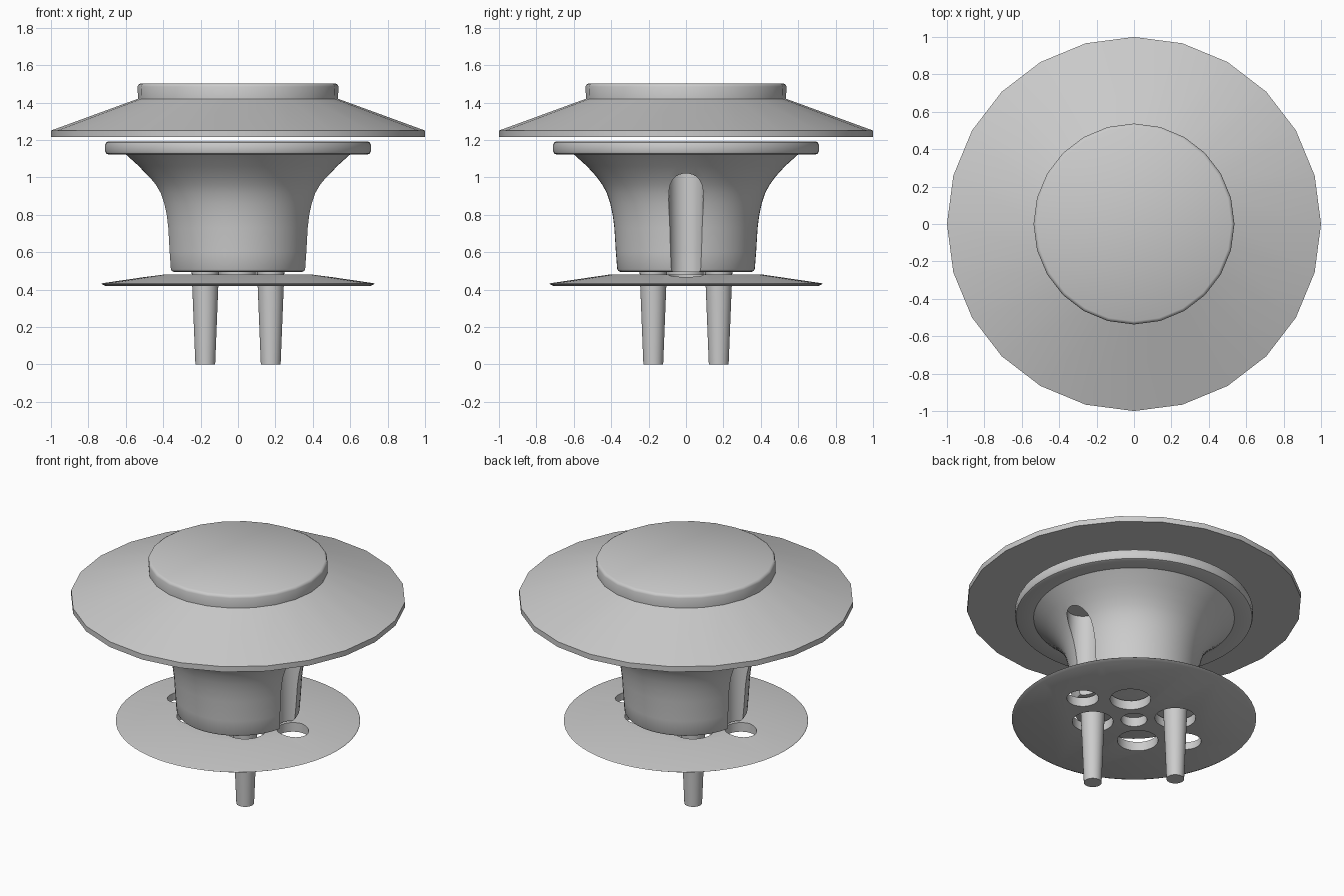
import bpy, bmesh
from math import cos, sin, pi

if "Cube" in bpy.data.objects:
    bpy.data.objects.remove(bpy.data.objects["Cube"])


def lathe(name, profile, segs, x=0, y=0):
    """Closed solid of revolution from (radius, z) points, listed bottom to top."""
    bm = bmesh.new()
    rings = []
    for r, z in profile:
        rings.append([bm.verts.new((r * cos(2 * pi * i / segs) + x,
                                    r * sin(2 * pi * i / segs) + y, z))
                      for i in range(segs)])
    for a, b in zip(rings, rings[1:]):
        for i in range(segs):
            j = (i + 1) % segs
            bm.faces.new((a[i], a[j], b[j], b[i]))
    bm.faces.new(rings[0][::-1])
    bm.faces.new(rings[-1])
    mesh = bpy.data.meshes.new(name)
    bm.to_mesh(mesh)
    bm.free()
    ob = bpy.data.objects.new(name, mesh)
    bpy.context.collection.objects.link(ob)
    return ob


def activate(ob):
    bpy.ops.object.select_all(action='DESELECT')
    ob.select_set(True)
    bpy.context.view_layer.objects.active = ob


def cut(ob, cutters):
    activate(ob)
    for c in cutters:
        mod = ob.modifiers.new("cut", 'BOOLEAN')
        mod.operation = 'DIFFERENCE'
        mod.solver = 'EXACT'
        mod.object = c
        bpy.ops.object.modifier_apply(modifier=mod.name)
        bpy.data.objects.remove(c)


def smooth(ob, angle=30):
    activate(ob)
    bpy.ops.object.shade_smooth_by_angle(angle=angle * pi / 180)


# Wide 24-sided cap with a raised crown
cap = lathe("cap", [(1, 1.215), (1, 1.25), (.535, 1.42), (.537, 1.485),
                    (.532, 1.496), (.52, 1.503)], 24)
smooth(cap, 40)

# Flared body with a rounded rim
body = lathe("body", [(.352, .495), (.362, .499), (.368, .51), (.375, .6),
                      (.383, .73), (.392, .8), (.405, .86), (.423, .915),
                      (.447, .96), (.48, 1.005), (.53, 1.06), (.6, 1.123),
                      (.695, 1.123), (.705, 1.127), (.71, 1.138),
                      (.71, 1.175), (.705, 1.187), (.695, 1.191)], 64)

# Upright recesses on the left and right of the body
cut(body, [lathe("recess_cutter", [(.088, .4), (.094, 1.04)], 32, s * .4)
           for s in (1, -1)])
smooth(body)

# Thin sloping plate with a centre hole, four leg holes and two side holes
plate = lathe("base_plate", [(.71, .42), (.73, .43), (.725, .434), (.41, .48)], 64)
holes = [(0, 0, .078), (.4, 0, .095), (-.4, 0, .095)]
holes += [(sx * .175, sy * .175, .122) for sx in (1, -1) for sy in (1, -1)]
cut(plate, [lathe("hole_cutter", [(r, .3), (r, .6)], 32, x, y) for x, y, r in holes])
smooth(plate)

# Two tapered legs on one diagonal, reaching up to the body
for name, s in (("front_leg", 1), ("back_leg", -1)):
    smooth(lathe(name, [(.053, 0), (.073, .5)], 32, s * .175, -s * .175))

# Low centre boss between plate and body
smooth(lathe("centre_boss", [(.1, .481), (.1, .5)], 32))
